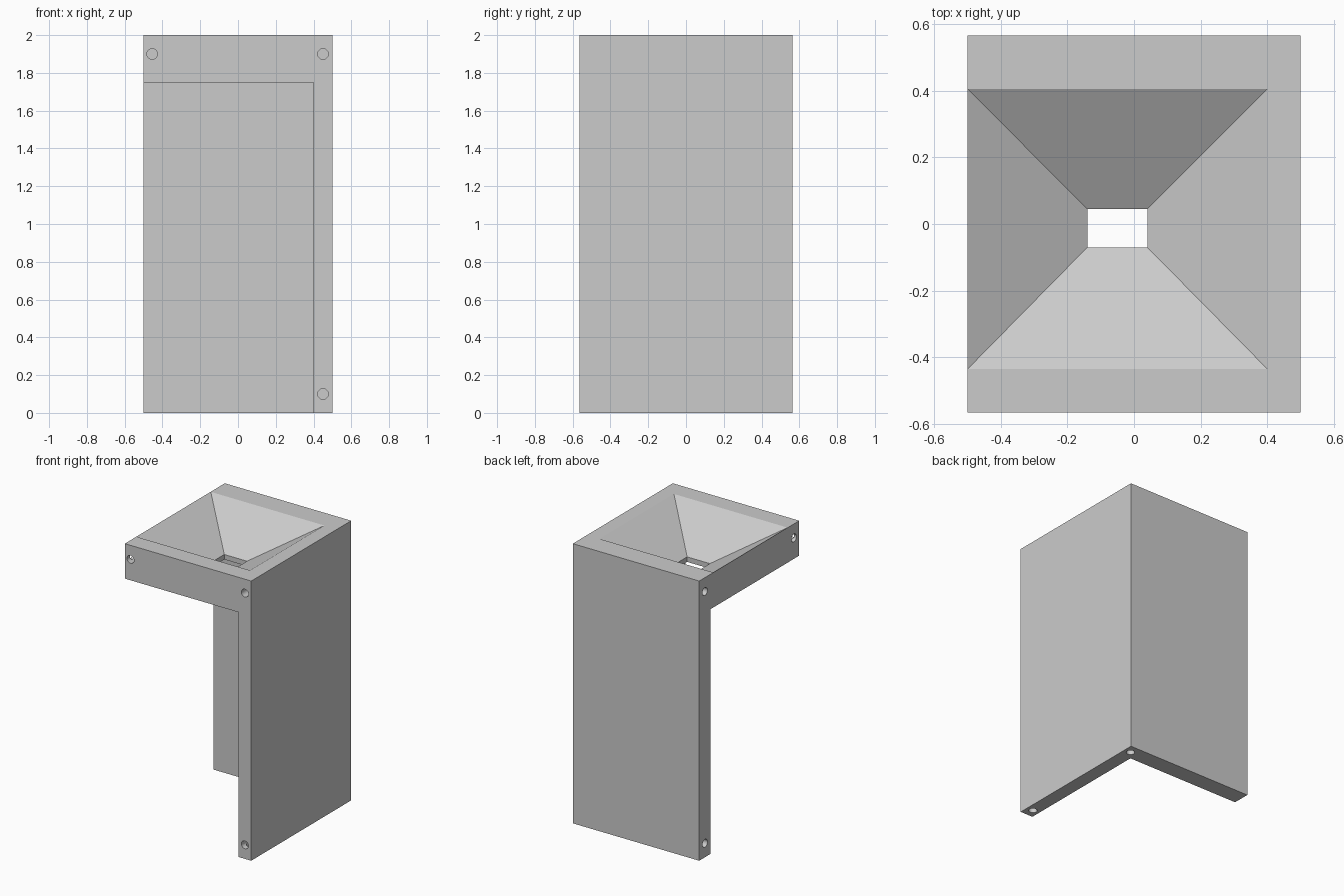
import bpy, bmesh
from mathutils import Vector

default = bpy.data.objects.get("Cube")
if default:
    bpy.data.objects.remove(default, do_unlink=True)

# Single material
grey = bpy.data.materials.new("plain grey")
grey.use_nodes = True
grey.diffuse_color = (0.6, 0.6, 0.6, 1)
grey.node_tree.nodes["Principled BSDF"].inputs["Base Color"].default_value = (0.6, 0.6, 0.6, 1)


def loft(name, rings):
    """Closed solid through rectangles given as (x0, x1, y0, y1, z)."""
    bm = bmesh.new()
    loops = [[bm.verts.new((x, y, z)) for x, y in ((x0, y0), (x1, y0), (x1, y1), (x0, y1))]
             for x0, x1, y0, y1, z in rings]
    bm.faces.new(loops[0][::-1])
    bm.faces.new(loops[-1])
    for low, high in zip(loops, loops[1:]):
        for i in range(4):
            j = (i + 1) % 4
            bm.faces.new((low[i], low[j], high[j], high[i]))
    mesh = bpy.data.meshes.new(name)
    bm.to_mesh(mesh)
    bm.free()
    obj = bpy.data.objects.new(name, mesh)
    bpy.context.collection.objects.link(obj)
    return obj


def cut(body, cutter):
    """Subtract the cutter from the body, then discard it."""
    cutter.hide_render = True
    mod = body.modifiers.new("cut", 'BOOLEAN')
    mod.operation = 'DIFFERENCE'
    mod.solver = 'EXACT'
    mod.object = cutter
    bpy.context.view_layer.objects.active = body
    bpy.ops.object.modifier_apply(modifier=mod.name)
    bpy.data.objects.remove(cutter, do_unlink=True)


def drill(body, centre, direction, radius=0.028, depth=0.1):
    """Blind round hole going inwards from a surface point."""
    rot = Vector(direction).to_track_quat('Z', 'Y')
    bpy.ops.mesh.primitive_cylinder_add(vertices=32, radius=radius, depth=2 * depth,
                                        location=centre, rotation=rot.to_euler())
    cut(body, bpy.context.object)


# Outer block
W, D, H = 0.5, 0.565, 2.0
body = loft("corner_stand_with_funnel", [(-W, W, -D, D, 0), (-W, W, -D, D, H)])
body.data.materials.append(grey)

# Open space under the top, leaving a back wall and a side wall
space = (-0.7, 0.4, -0.7, 0.44)
cut(body, loft("space_cutter", [(*space, -0.1), (*space, 1.75)]))

# Funnel with a straight throat
throat = (-0.14, 0.04, -0.07, 0.045)
mouth = (-0.499, 0.4, -0.435, 0.405)
cut(body, loft("funnel_cutter", [(*throat, 1.7), (*throat, 1.786), (*mouth, H), (*mouth, 2.1)]))

# Peg holes in the joining faces: front, open side, underside
for x, z in ((-0.455, 1.9), (0.45, 1.9), (0.45, 0.1)):
    drill(body, (x, -D, z), (0, 1, 0))
for y, z in ((-0.505, 1.9), (0.5, 1.9), (0.5, 0.1)):
    drill(body, (-W, y, z), (1, 0, 0))
for y in (-0.5, 0.5):
    drill(body, (0.45, y, 0), (0, 0, 1))

# Crisp flat faces with smooth hole walls
bpy.ops.object.select_all(action='DESELECT')
body.select_set(True)
bpy.context.view_layer.objects.active = body
bpy.ops.object.shade_smooth_by_angle(angle=0.5)
